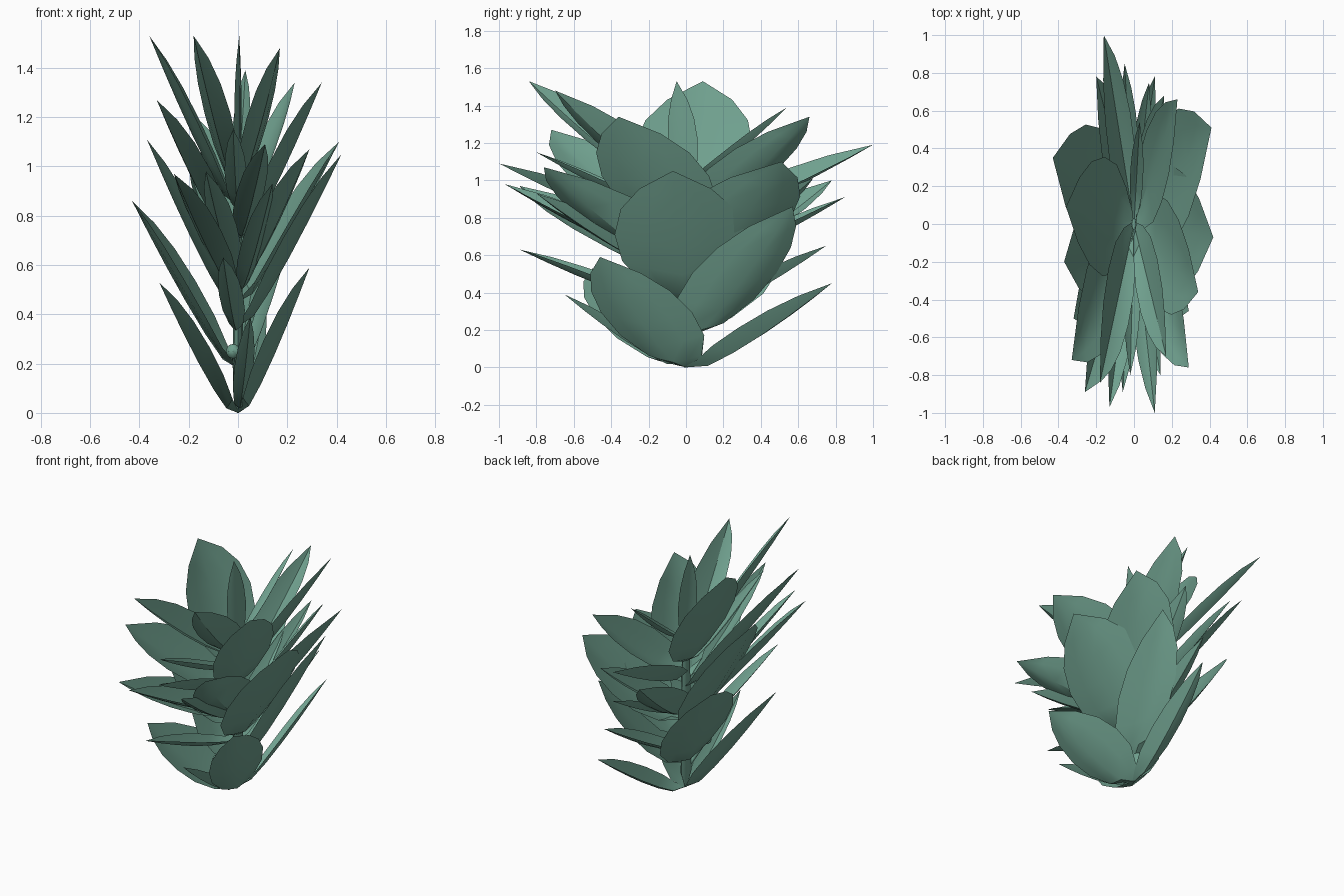
import bpy
import math
from mathutils import Vector

if "Cube" in bpy.data.objects:
    bpy.data.objects.remove(bpy.data.objects["Cube"])

SQUEEZE = 0.41  # the whole plant is flattened along x

green = bpy.data.materials.new("sage_green")
green.diffuse_color = (0.16, 0.35, 0.27, 1)
green.use_nodes = True
green.node_tree.nodes["Principled BSDF"].inputs["Base Color"].default_value = green.diffuse_color


def add_mesh(name, verts, faces, angle=30):
    mesh = bpy.data.meshes.new(name)
    mesh.from_pydata([tuple(v) for v in verts], [], faces)
    mesh.materials.append(green)
    obj = bpy.data.objects.new(name, mesh)
    bpy.context.collection.objects.link(obj)
    bpy.ops.object.select_all(action='DESELECT')
    obj.select_set(True)
    bpy.context.view_layer.objects.active = obj
    bpy.ops.object.shade_smooth_by_angle(angle=math.radians(angle))
    return obj


# Leaf half-width along its length: (position, fraction of full half-width)
OUTLINE = [(0, 0.08), (0.12, 0.58), (0.28, 0.92), (0.47, 1.0), (0.66, 0.87), (0.83, 0.55), (1, 0)]


def leaf(name, tip, base, width=None, sag=0.06, side=None):
    """Cupped leaf with a sunken midrib and raised margins."""
    start, end = Vector((0, 0, base)), Vector(tip)
    axis = end - start
    full = Vector((axis.x / SQUEEZE, axis.y, axis.z))
    side = Vector(side) if side else Vector((0, 0, 1)).cross(full).normalized()
    up = full.normalized().cross(side)
    up.x *= SQUEEZE
    width = width or 0.25 * full.length
    fold = width * (0.2 + 0.1 * abs(side.y))
    # leaves facing the sides are broad, those facing front and back are narrow
    across = Vector((side.x * 0.21, side.y * 1.13, 0)) * width
    verts, faces = [], []
    for s, w in OUTLINE:
        # the bend is strongest near the stem
        mid = start + axis * s - up * sag * 2.3 * s ** 0.4 * (1 - s)
        if w == 0:
            verts.append(mid)
            continue
        for k in (-1, -0.55, 0, 0.55, 1):
            verts.append(mid + across * k * w + up * fold * w * abs(k) ** 1.3)
    rows = len(OUTLINE) - 1
    for i in range(rows - 1):
        for j in range(4):
            a = i * 5 + j
            faces.append((a, a + 1, a + 6, a + 5))
    last = (rows - 1) * 5
    for j in range(4):
        faces.append((last + j, last + j + 1, rows * 5))
    add_mesh(name, verts, faces)


# Leaves from bottom to top: tip x, y, z and height of the joint on the stem
LEAVES = [
    (-0.32, -0.50, 0.53, 0.00), (0.29, -0.46, 0.59, 0.00), (0.11, 0.78, 0.45, 0.00),
    (0.05, -0.65, 0.39, 0.02), (-0.43, 0.35, 0.86, 0.18), (0.25, 0.57, 0.86, 0.16),
    (0.08, 0.75, 0.65, 0.29), (-0.06, -0.89, 0.63, 0.35), (0.42, -0.07, 1.05, 0.35),
    (-0.37, -0.20, 1.11, 0.42), (-0.05, 0.85, 0.91, 0.55), (0.41, 0.51, 1.10, 0.45),
    (-0.20, 0.78, 1.00, 0.52), (-0.13, -0.97, 0.98, 0.55), (0.29, -0.76, 1.07, 0.53),
    (0.14, -0.80, 0.93, 0.50), (0.16, 0.68, 1.01, 0.57), (0.11, -1.00, 1.09, 0.72),
    (-0.26, -0.89, 0.97, 0.50),
    (-0.33, -0.72, 1.27, 0.67), (-0.16, 1.00, 1.19, 0.77), (0.34, -0.36, 1.34, 0.70),
    (-0.02, -0.80, 1.15, 0.84), (0.23, 0.66, 1.34, 0.79), (-0.36, 0.09, 1.53, 0.84),
    (-0.18, -0.84, 1.53, 0.91), (0.17, -0.70, 1.48, 0.93), (0.03, 0.54, 1.39, 1.03),
]
for i, (x, y, z, base) in enumerate(LEAVES, 1):
    leaf(f"leaf_{i:02d}", (x, y, z), base)

# Narrow upright leaf in the middle of the crown
leaf("crown_bud", (0.005, -0.05, 1.53), 0.95, 0.10, 0.02, (0.7, 0.7, 0))


def tube(name, path, sides=8):
    """Round stalk through (x, y, z, radius) points."""
    verts, faces = [], []
    for x, y, z, r in path:
        for j in range(sides):
            a = 2 * math.pi * j / sides
            verts.append(Vector((x + SQUEEZE * r * math.cos(a), y + r * math.sin(a), z)))
    for i in range(len(path) - 1):
        for j in range(sides):
            k = (j + 1) % sides
            faces.append((i * sides + j, i * sides + k, (i + 1) * sides + k, (i + 1) * sides + j))
    faces.append(tuple(reversed(range(sides))))
    faces.append(tuple(range((len(path) - 1) * sides, len(path) * sides)))
    add_mesh(name, verts, faces, 50)


# Stem and the small side shoot with a round knob
tube("stem", [(0, 0, 0.0, 0.01), (0, 0, 0.1, 0.05), (0, 0, 0.6, 0.045), (0, 0, 1.05, 0.03)])
tube("side_shoot", [(0, 0, 0.12, 0.03), (-0.01, -0.1, 0.19, 0.03), (-0.02, -0.19, 0.25, 0.02)])
bpy.ops.mesh.primitive_uv_sphere_add(segments=10, ring_count=6, radius=0.03, location=(-0.02, -0.19, 0.25))
knob = bpy.context.object
knob.name = "shoot_knob"
knob.data.materials.append(green)
bpy.ops.object.shade_smooth_by_angle()
